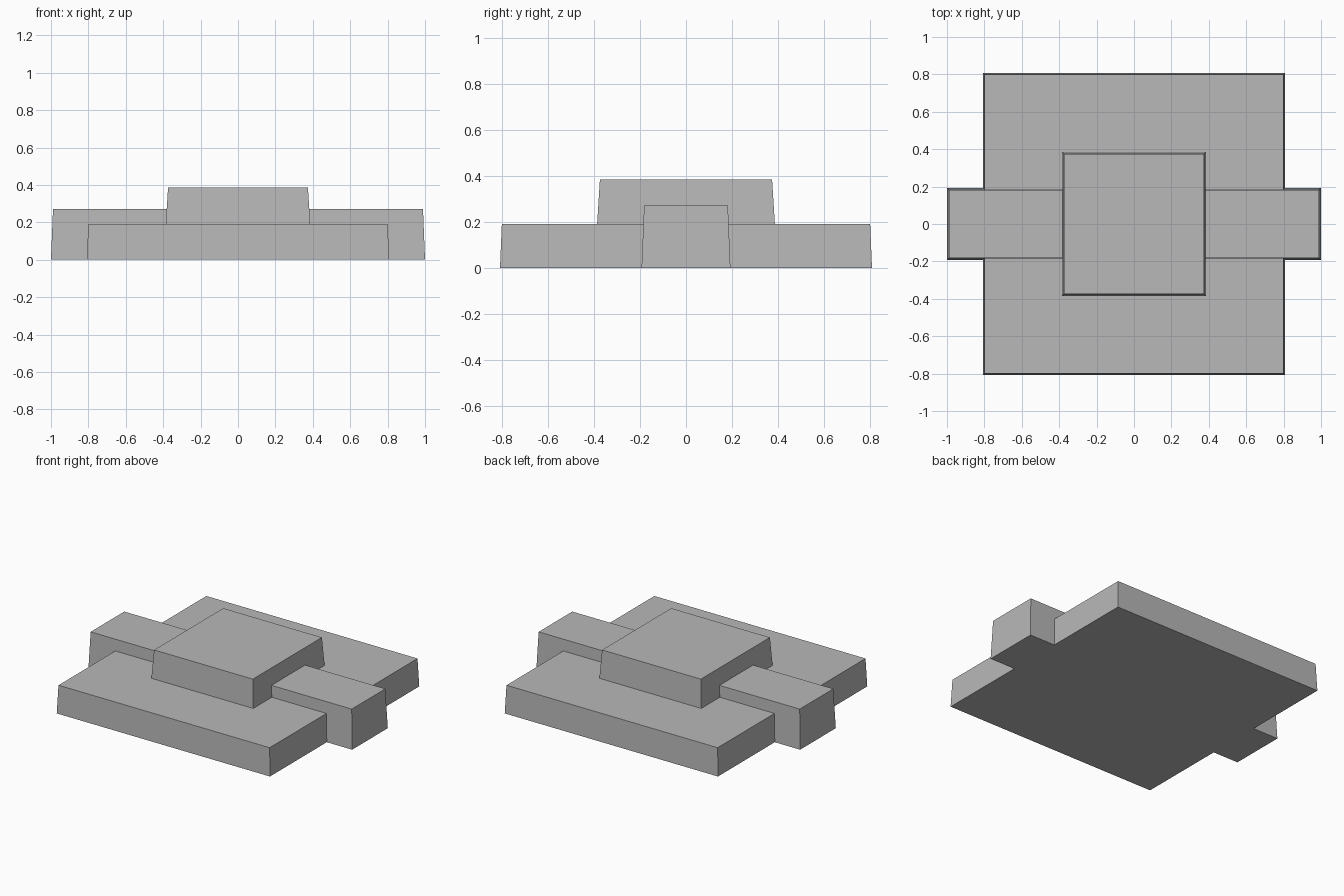
import bpy
import bmesh

if "Cube" in bpy.data.objects:
    bpy.data.objects.remove(bpy.data.objects["Cube"], do_unlink=True)

# Single plain grey
grey = bpy.data.materials.new("plain grey")
grey.use_nodes = True
colour = (0.48, 0.48, 0.48, 1)
grey.diffuse_color = colour
grey.node_tree.nodes["Principled BSDF"].inputs["Base Color"].default_value = colour


def tapered_block(name, half_x, half_y, bottom, top, draft):
    """Block whose walls lean inwards by draft, with softened top edges."""
    bm = bmesh.new()
    bmesh.ops.create_cube(bm, size=2)
    for v in bm.verts:
        upper = v.co.z > 0
        inset = draft if upper else 0
        v.co.x *= half_x - inset
        v.co.y *= half_y - inset
        v.co.z = top if upper else bottom
    rim = [e for e in bm.edges if all(v.co.z == top for v in e.verts)]
    bmesh.ops.bevel(bm, geom=rim, offset=0.006, segments=1, affect='EDGES')
    mesh = bpy.data.meshes.new(name)
    bm.to_mesh(mesh)
    bm.free()
    mesh.materials.append(grey)
    obj = bpy.data.objects.new(name, mesh)
    bpy.context.collection.objects.link(obj)
    return obj


# Broad slab, cross bar running through it, and raised centre block
tapered_block("base_slab", 0.808, 0.808, 0, 0.192, 0.008)
tapered_block("cross_bar", 1.0, 0.193, 0, 0.271, 0.011)
tapered_block("centre_block", 0.386, 0.386, 0.192, 0.385, 0.012)
